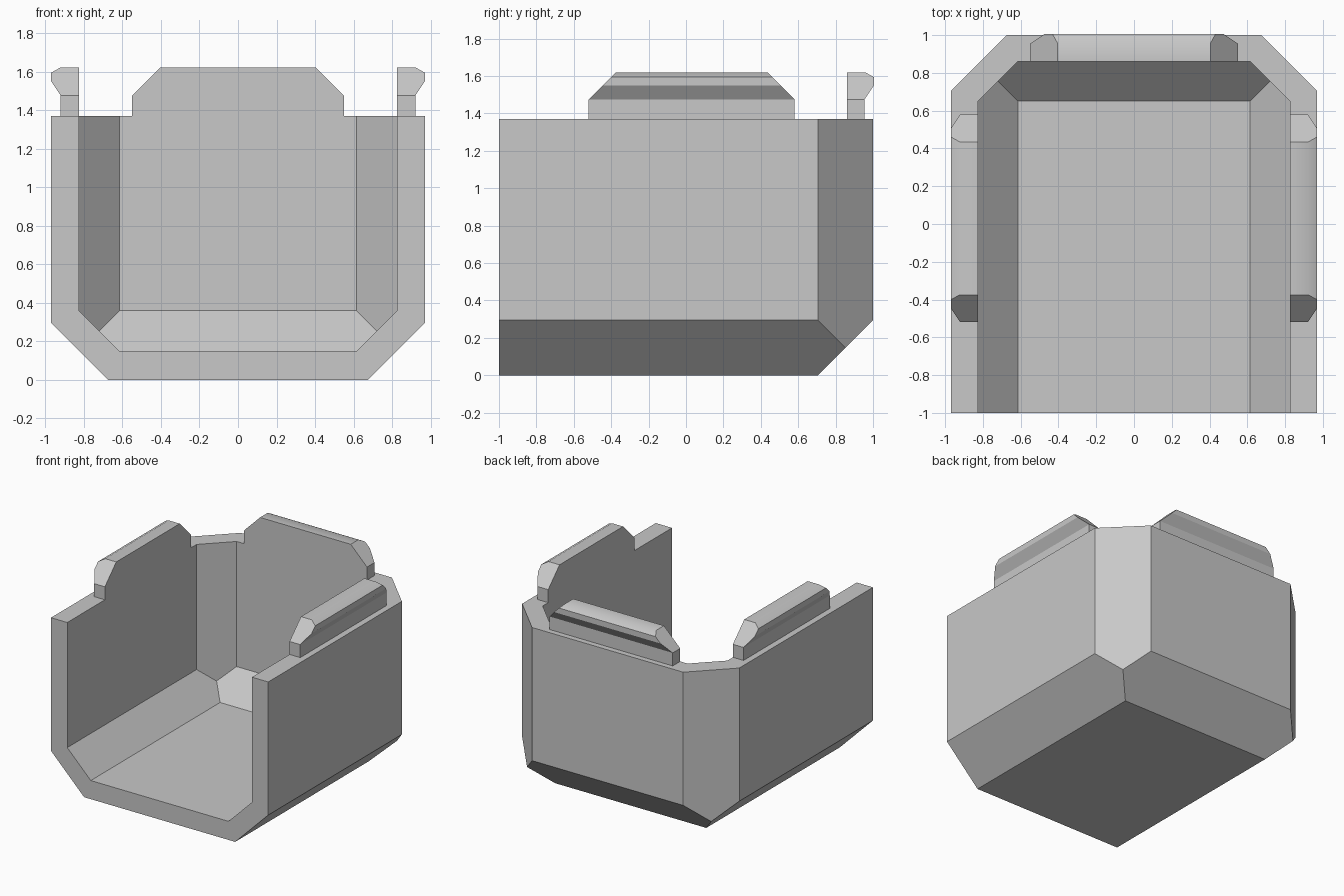
import bpy, bmesh, math
from mathutils import Vector

if "Cube" in bpy.data.objects:
    bpy.data.objects.remove(bpy.data.objects["Cube"])

grey = bpy.data.materials.new("light grey")
grey.diffuse_color = (0.58, 0.58, 0.58, 1)
grey.use_nodes = True
grey.node_tree.nodes["Principled BSDF"].inputs["Base Color"].default_value = grey.diffuse_color


def add_object(name, bm):
    bmesh.ops.recalc_face_normals(bm, faces=bm.faces)
    mesh = bpy.data.meshes.new(name)
    bm.to_mesh(mesh)
    bm.free()
    mesh.materials.append(grey)
    obj = bpy.data.objects.new(name, mesh)
    bpy.context.collection.objects.link(obj)
    return obj


def slice_off(bm, point, normal):
    """Remove everything beyond a plane and close the cut."""
    geom = bm.verts[:] + bm.edges[:] + bm.faces[:]
    cut = bmesh.ops.bisect_plane(bm, geom=geom, dist=1e-5, plane_co=point,
                                 plane_no=Vector(normal).normalized(), clear_outer=True)
    edges = [e for e in cut["geom_cut"] if isinstance(e, bmesh.types.BMEdge)]
    bmesh.ops.contextual_create(bm, geom=edges)


def chamfered_block(name, w, front, back, bottom, top, c):
    """Box with chamfered bottom edges and rear corners."""
    bm = bmesh.new()
    bmesh.ops.create_cube(bm, size=1)
    for v in bm.verts:
        v.co = (w if v.co.x > 0 else -w, back if v.co.y > 0 else front,
                top if v.co.z > 0 else bottom)
    for s in (-1, 1):
        slice_off(bm, (s * w, 0, bottom + c), (s, 0, -1))
        slice_off(bm, (s * w, back - c, 0), (s, 1, 0))
    slice_off(bm, (0, back, bottom + c), (0, 1, -1))
    return add_object(name, bm)


# Open shell: chamfered block hollowed through the front and top
shell = chamfered_block("shell", 0.97, -1, 1, 0, 1.37, 0.295)
cavity = chamfered_block("cavity_cutter", 0.825, -1.3, 0.86, 0.15, 1.7, 0.21)
cavity.hide_render = True
cavity.hide_set(True)
mod = shell.modifiers.new("hollow", "BOOLEAN")
mod.operation = "DIFFERENCE"
mod.solver = "EXACT"
mod.object = cavity

# Clip rail cross-section: outward offset from the inner wall, height
PROFILE = [(0, 1.37), (0.095, 1.37), (0.095, 1.475), (0.145, 1.55),
           (0.145, 1.594), (0.098, 1.62), (0, 1.62)]


def clip_rail(name, origin, outward, along, half):
    out, run, org = Vector(outward), Vector(along), Vector(origin)
    bm = bmesh.new()
    ends = [[bm.verts.new(org + out * d + run * s * half + Vector((0, 0, z)))
             for d, z in PROFILE] for s in (-1, 1)]
    bm.faces.new(ends[0])
    bm.faces.new(ends[1][::-1])
    n = len(PROFILE)
    for i in range(n):
        j = (i + 1) % n
        bm.faces.new((ends[0][i], ends[1][i], ends[1][j], ends[0][j]))
    # Sloped ends above the neck
    for s in (-1, 1):
        slice_off(bm, org + run * s * half + Vector((0, 0, 1.475)),
                  run * s + Vector((0, 0, 1)))
    obj = add_object(name, bm)
    bpy.ops.object.select_all(action="DESELECT")
    obj.select_set(True)
    bpy.context.view_layer.objects.active = obj
    bpy.ops.object.shade_smooth_by_angle(angle=math.radians(30))


clip_rail("right_rail", (0.825, 0.03, 0), (1, 0, 0), (0, 1, 0), 0.55)
clip_rail("left_rail", (-0.825, 0.03, 0), (-1, 0, 0), (0, 1, 0), 0.55)
clip_rail("back_rail", (0, 0.86, 0), (0, 1, 0), (1, 0, 0), 0.55)
